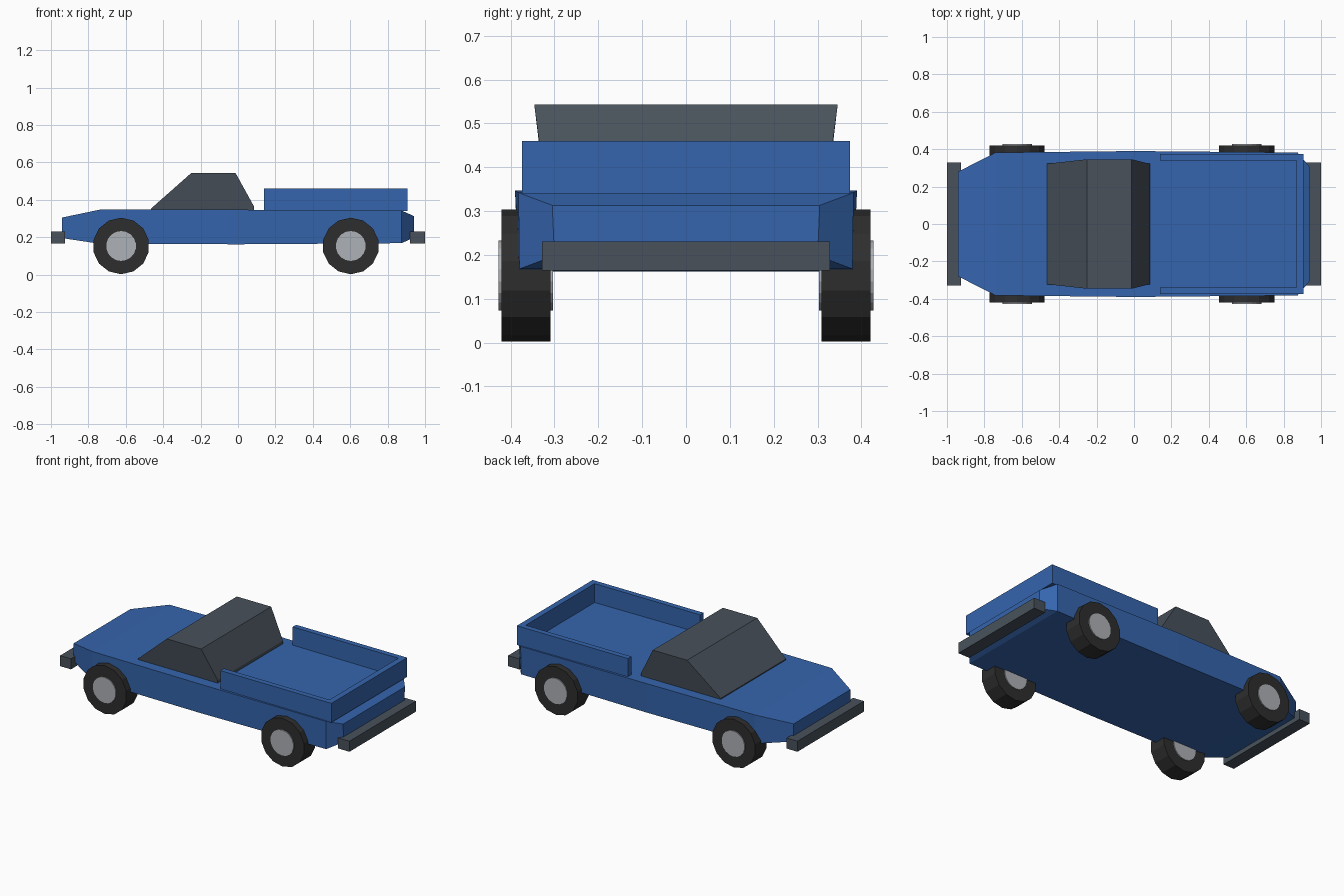
import bpy, bmesh, math
from mathutils import Matrix

cube = bpy.data.objects.get("Cube")
if cube:
    bpy.data.objects.remove(cube, do_unlink=True)


def material(name, r, g, b):
    m = bpy.data.materials.new(name)
    m.use_nodes = True
    m.diffuse_color = (r, g, b, 1)
    bsdf = next(n for n in m.node_tree.nodes if n.type == 'BSDF_PRINCIPLED')
    bsdf.inputs["Base Color"].default_value = (r, g, b, 1)
    return m


BLUE = material("blue paint", 0.036, 0.13, 0.42)
SLATE = material("dark slate", 0.065, 0.083, 0.105)
RUBBER = material("black rubber", 0.027, 0.027, 0.027)
STEEL = material("light steel", 0.42, 0.44, 0.47)


def finish(name, bm, mat):
    bmesh.ops.recalc_face_normals(bm, faces=bm.faces)
    mesh = bpy.data.meshes.new(name)
    bm.to_mesh(mesh)
    bm.free()
    mesh.materials.append(mat)
    obj = bpy.data.objects.new(name, mesh)
    bpy.context.collection.objects.link(obj)
    return obj


def box(name, x, y, z, mat):
    """Box between the given (low, high) pairs."""
    bm = bmesh.new()
    bmesh.ops.create_cube(bm, size=1)
    for v in bm.verts:
        v.co = [p[0] if c < 0 else p[1] for c, p in zip(v.co, (x, y, z))]
    return finish(name, bm, mat)


def loft(name, sections, mat):
    """Skin of rectangles: x, bottom z, top z, bottom and top half width."""
    bm = bmesh.new()
    rings = [[bm.verts.new(p) for p in ((x, -wb, lo), (x, wb, lo), (x, wt, hi), (x, -wt, hi))]
             for x, lo, hi, wb, wt in sections]
    for a, b in zip(rings, rings[1:]):
        for i in range(4):
            j = (i + 1) % 4
            bm.faces.new((a[i], a[j], b[j], b[i]))
    bm.faces.new(rings[0])
    bm.faces.new(rings[-1])
    return finish(name, bm, mat)


def disc(name, x, y, z, radius, width, sides, mat):
    """Cylinder with its axle along y."""
    bm = bmesh.new()
    bmesh.ops.create_cone(bm, cap_ends=True, segments=sides, radius1=radius,
                          radius2=radius, depth=width)
    turn = Matrix.Rotation(math.pi / 2, 4, 'X')
    bm.transform(Matrix.Translation((x, y, z)) @ turn)
    return finish(name, bm, mat)


# Body shell with tapered nose and tail
loft("body", [(-0.94, 0.195, 0.305, 0.28, 0.28),
              (-0.74, 0.165, 0.347, 0.38, 0.382),
              (0, 0.162, 0.347, 0.382, 0.39),
              (0.875, 0.168, 0.342, 0.38, 0.382),
              (0.94, 0.198, 0.313, 0.30, 0.305)], BLUE)

# Cabin: side outline given as x, z, half width
outline = [(-0.465, 0.345, 0.322), (-0.465, 0.353, 0.322), (-0.25, 0.543, 0.346),
           (-0.013, 0.543, 0.346), (0.085, 0.365, 0.322), (0.085, 0.345, 0.322)]
bm = bmesh.new()
near, far = ([bm.verts.new((x, s * w, z)) for x, z, w in outline] for s in (-1, 1))
for i in range(len(outline)):
    j = (i + 1) % len(outline)
    bm.faces.new((near[i], near[j], far[j], far[i]))
bm.faces.new(near)
bm.faces.new(far)
finish("cabin", bm, SLATE)

# Cargo bed walls, open towards the cabin
for side, y in (("near", (-0.374, -0.34)), ("far", (0.34, 0.374))):
    box(side + "_bed_wall", (0.14, 0.907), y, (0.34, 0.46), BLUE)
box("tailgate", (0.87, 0.907), (-0.34, 0.34), (0.34, 0.46), BLUE)

# Bumpers
box("nose_bumper", (-1, -0.925), (-0.328, 0.328), (0.165, 0.231), SLATE)
box("tail_bumper", (0.92, 1), (-0.328, 0.328), (0.165, 0.231), SLATE)

# Wheels with hubs showing on both faces
for end, x in (("nose", -0.625), ("tail", 0.603)):
    for side, s in (("near", -1), ("far", 1)):
        disc(f"{end}_{side}_tyre", x, s * 0.365, 0.153, 0.151, 0.112, 14, RUBBER)
        disc(f"{end}_{side}_hub", x, s * 0.365, 0.153, 0.08, 0.124, 18, STEEL)
